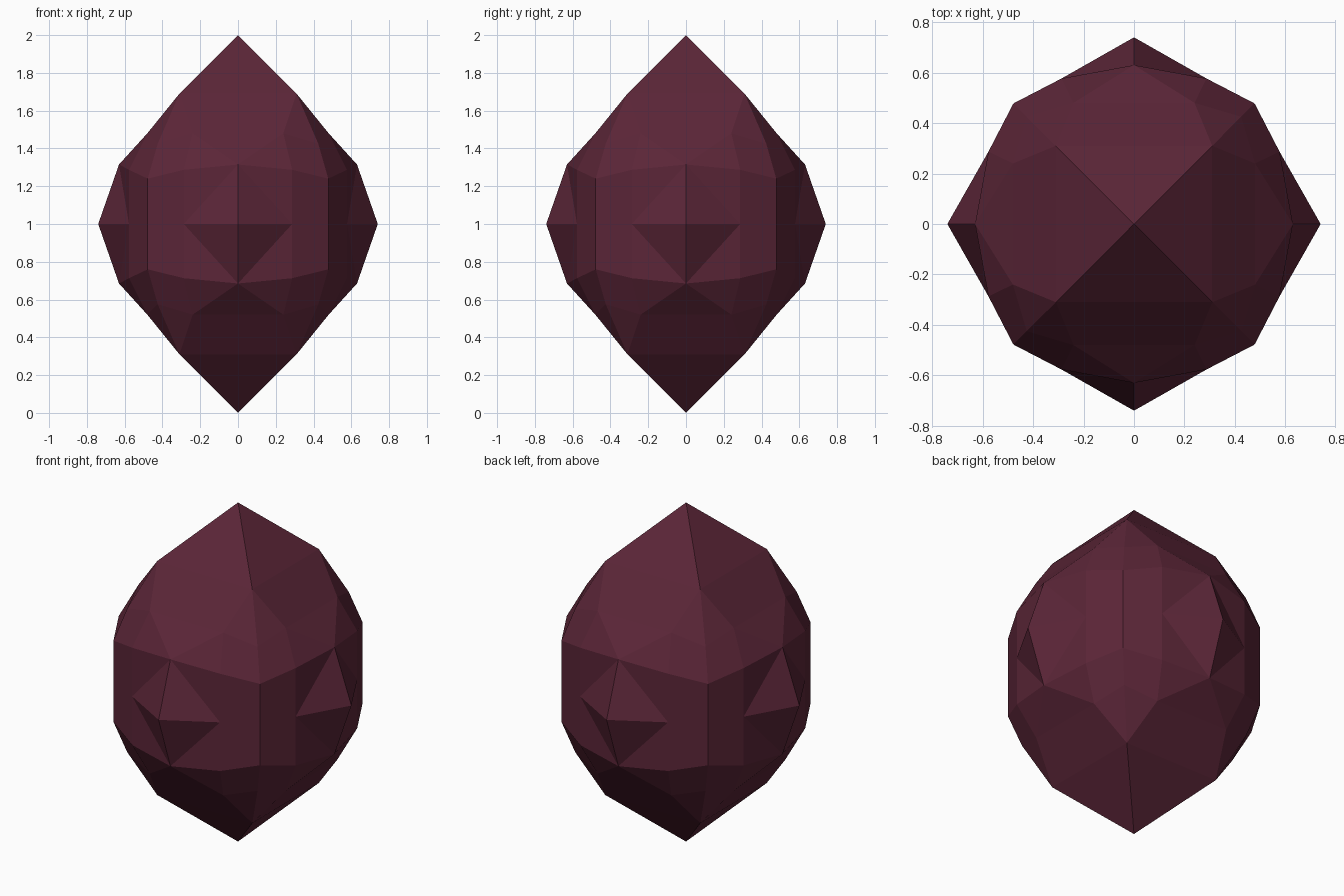
import bpy, bmesh
from itertools import product

if "Cube" in bpy.data.objects:
    bpy.data.objects.remove(bpy.data.objects["Cube"])

# Crystal corners in one sixteenth wedge (0 <= x <= y, z >= 0), origin at the crystal centre
P = {
    "tip": (0, 0, 1), "cap": (.31, .31, .69), "cap_mid": (0, .31, .69),
    "shoulder": (.24, .48, .48), "shoulder_mid": (0, .48, .48),
    "corner": (.425, .425, .425), "ring_mid": (0, .63, .315), "ring": (.287, .577, .287),
    "ring_corner": (.478, .478, .24), "waist_corner": (.478, .478, 0),
    "waist": (.287, .577, 0), "point": (0, .74, 0),
}
FACETS = [
    ("tip", "cap_mid", "cap"),
    ("cap_mid", "shoulder_mid", "shoulder", "cap"),
    ("cap", "shoulder", "corner"),
    ("shoulder_mid", "ring_mid", "shoulder"),
    ("shoulder", "ring_mid", "ring"),
    ("shoulder", "ring", "ring_corner", "corner"),
    ("ring", "waist", "waist_corner", "ring_corner"),
    ("ring_mid", "waist", "ring"),
    ("ring_mid", "point", "waist"),
]

# Reflect the wedge into all sixteen positions and weld the seams
bm = bmesh.new()
for sx, sy, sz, swap in product((1, -1), (1, -1), (1, -1), (False, True)):
    for facet in FACETS:
        verts = []
        for key in facet:
            x, y, z = P[key]
            if swap:
                x, y = y, x
            verts.append(bm.verts.new((sx * x, sy * y, sz * z + 1)))
        bm.faces.new(verts)
bmesh.ops.remove_doubles(bm, verts=bm.verts[:], dist=0.001)
bmesh.ops.recalc_face_normals(bm, faces=bm.faces[:])

mesh = bpy.data.meshes.new("garnet_crystal")
bm.to_mesh(mesh)
bm.free()
crystal = bpy.data.objects.new("garnet_crystal", mesh)
bpy.context.collection.objects.link(crystal)

# Single dark red colour
mat = bpy.data.materials.new("dark garnet red")
mat.diffuse_color = (0.105, 0.019, 0.039, 1)
mat.use_nodes = True
mat.node_tree.nodes["Principled BSDF"].inputs["Base Color"].default_value = mat.diffuse_color
mesh.materials.append(mat)
